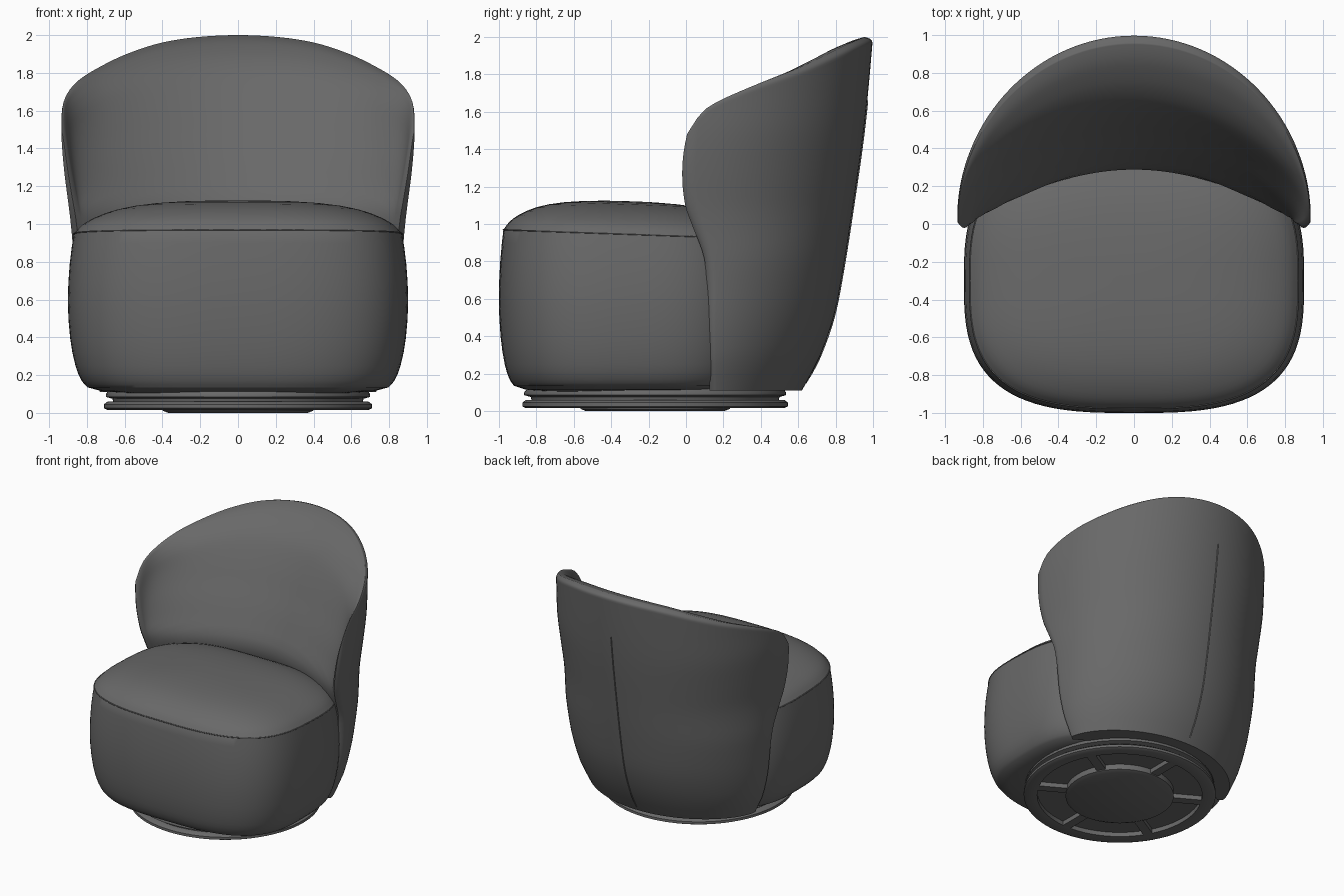
import bpy, bmesh, math

if "Cube" in bpy.data.objects:
    bpy.data.objects.remove(bpy.data.objects["Cube"])

fabric = bpy.data.materials.new("grey fabric")
fabric.diffuse_color = (0.14, 0.14, 0.14, 1)
fabric.use_nodes = True
fabric.node_tree.nodes["Principled BSDF"].inputs["Base Color"].default_value = fabric.diffuse_color


def curve(pts, t):
    """Smooth interpolation through (t, value) pairs."""
    if t <= pts[0][0]:
        return pts[0][1]
    if t >= pts[-1][0]:
        return pts[-1][1]
    n = len(pts)
    slope = lambda i: ((pts[min(i + 1, n - 1)][1] - pts[max(i - 1, 0)][1]) /
                       (pts[min(i + 1, n - 1)][0] - pts[max(i - 1, 0)][0]))
    i = next(k for k in range(n - 1) if t <= pts[k + 1][0])
    (a, p), (b, q) = pts[i], pts[i + 1]
    d = b - a
    u = (t - a) / d
    return ((2*u**3 - 3*u*u + 1) * p + (u**3 - 2*u*u + u) * d * slope(i)
            + (3*u*u - 2*u**3) * q + (u**3 - u*u) * d * slope(i + 1))


def finish(name, bm, angle=40, hidden=None):
    bmesh.ops.remove_doubles(bm, verts=bm.verts, dist=0.0008)
    bmesh.ops.recalc_face_normals(bm, faces=bm.faces)
    if hidden:   # drop faces buried inside neighbouring parts
        gone = [f for f in bm.faces if hidden(f.calc_center_median(), f.normal)]
        bmesh.ops.delete(bm, geom=gone, context='FACES')
    me = bpy.data.meshes.new(name)
    bm.to_mesh(me)
    bm.free()
    ob = bpy.data.objects.new(name, me)
    bpy.context.collection.objects.link(ob)
    me.materials.append(fabric)
    bpy.ops.object.select_all(action='DESELECT')
    ob.select_set(True)
    bpy.context.view_layer.objects.active = ob
    bpy.ops.object.shade_smooth_by_angle(angle=math.radians(angle))


def skin(bm, rows, closed_rows=False):
    """Join closed loops of points into a surface."""
    vs = [[bm.verts.new(p) for p in r] for r in rows]
    n = len(vs[0])
    for i in range(len(vs) if closed_rows else len(vs) - 1):
        a, b = vs[i], vs[(i + 1) % len(vs)]
        for j in range(n):
            k = (j + 1) % n
            bm.faces.new((a[j], a[k], b[k], b[j]))
    return vs


def tube(name, pts, r):
    cu = bpy.data.curves.new(name, 'CURVE')
    cu.dimensions = '3D'
    cu.bevel_depth = r
    cu.bevel_resolution = 1
    sp = cu.splines.new('POLY')
    sp.points.add(len(pts) - 1)
    for p, c in zip(sp.points, pts):
        p.co = (*c, 1)
    cu.materials.append(fabric)
    bpy.context.collection.objects.link(bpy.data.objects.new(name, cu))


# Seat: superellipse plan swept through a bulging side and a domed top
SIDE = [(0.135, 0.885), (0.17, 0.92), (0.25, 0.956), (0.38, 0.985),
        (0.55, 1.0), (0.7, 0.998), (0.85, 0.985), (0.97, 0.966)]
DOME = [(0, 1.147), (0.25, 1.143), (0.5, 1.129), (0.7, 1.1),
        (0.84, 1.056), (0.92, 1.014), (0.966, 0.97)]


def seat_loop(z, s, n=96):
    pts = []
    for i in range(n):
        a = 2 * math.pi * i / n
        c, d = math.cos(a), math.sin(a)
        x = 0.9 * s * math.copysign(abs(c) ** (2 / 3), c)
        y = -0.3 + 0.7 * s * math.copysign(abs(d) ** (2 / 3), d)
        drop = 0.035 * (y + 1) * max(0, (min(z, 0.97) - 0.13) / 0.84) ** 2   # seam falls to the back
        pts.append((x, y, z - drop))
    return pts


def seat_hidden(c, n):
    if c.z < 0.14 and n.z < -0.5:
        return False
    if n.z > 0.5:
        return c.y > 0.42 - 0.34 * (c.x / 0.87) ** 2
    return c.y > 0.24


bm = bmesh.new()
loops = [seat_loop(0.105, 0.66), seat_loop(0.115, 0.8)]
loops += [seat_loop(z, curve(SIDE, z)) for z in
          (0.135, 0.15, 0.17, 0.21, 0.25, 0.32, 0.4, 0.5, 0.6, 0.7, 0.8, 0.9, 0.97)]
loops += [seat_loop(curve(DOME, s), s) for s in
          (0.955, 0.94, 0.92, 0.89, 0.85, 0.79, 0.72, 0.62, 0.5, 0.36, 0.2, 0.08)]
vs = skin(bm, loops)
bm.faces.new(vs[-1])
finish("seat", bm, 32, seat_hidden)
seam = [p for p in seat_loop(0.97, 0.966) if p[1] < 0.1]
seam.sort(key=lambda p: math.atan2(p[0], -(p[1] + 0.3)))
tube("seat_piping", seam, 0.004)

# Backrest: wrap-around shell, thick at the seat and thin at the rim
BACK = [(0.12, 0.62), (0.2, 0.67), (0.3, 0.72), (0.5, 0.79), (0.75, 0.84),
        (1.1, 0.895), (1.5, 0.95), (2.0, 1.0)]
FRONT = [(0.12, 0.15), (0.4, 0.14), (0.8, 0.125), (1.0, 0.055), (1.1, 0.02),
         (1.3, 0.0), (1.5, 0.012), (1.65, 0.015)]
WIDTH = [(0.12, 0.73), (0.25, 0.79), (0.45, 0.835), (0.7, 0.86), (1.0, 0.885),
         (1.3, 0.922), (1.5, 0.936), (1.7, 0.935)]
RIM = [(0, 1.49), (0.03, 1.545), (0.08, 1.605), (0.15, 1.65), (0.27, 1.702), (0.4, 1.752),
       (0.5, 1.788), (0.62, 1.832), (0.79, 1.907), (0.91, 1.964), (1, 2.0)]
THICK = [(0, 0.06), (0.01, 0.11), (0.03, 0.18), (0.07, 0.27), (0.12, 0.36), (0.2, 0.46),
         (0.35, 0.58), (0.5, 0.68), (0.75, 0.84), (0.9, 0.96), (1, 1)]
ROUND = [(0, 0.06), (0.01, 0.02), (0.03, 0.0), (1, 0)]
PLAN = [(0.12, 1.25), (0.6, 1.1), (1.2, 0.97), (2.0, 0.96)]   # fullness of the outline


def shell_point(a, v, inner):
    c, s = max(0, math.cos(a)), math.sin(a)
    rim = curve(RIM, c)
    z = 0.11 + (rim - 0.11) * v
    t = min(1, (rim - z) / (rim - 1.0))
    f, b, w = curve(FRONT, z), curve(BACK, z), curve(WIDTH, z)
    ox, oy = w * s, f + (b - f) * c ** curve(PLAN, z)
    ix, iy = (w - 0.06) * s, f - 0.005 + 0.25 * c ** 2.3
    h = curve(THICK if inner else ROUND, t)
    return (ox + (ix - ox) * h, oy + (iy - oy) * h, z)


bm = bmesh.new()
N, M = 64, 40
angles = [-math.pi / 2 + math.pi * i / N for i in range(N + 1)]


def tip(p, q):   # rounded front edge between outer and inner skin
    push = min(0.022, 0.5 * math.dist(p, q))
    return ((p[0] + q[0]) / 2, (p[1] + q[1]) / 2 - push, p[2])


rows = []
for k in range(M + 1):
    v = 1 - (1 - k / M) ** 2
    out = [shell_point(a, v, False) for a in angles]
    inn = [shell_point(a, v, True) for a in reversed(angles)]
    rows.append(out + [tip(out[-1], inn[0])] + inn + [tip(inn[-1], out[0])])
vs = skin(bm, rows)
b = vs[0]
L = 2 * N + 3
for i in range(N):   # underside
    bm.faces.new((b[i], b[i + 1], b[L - 2 - i], b[L - 1 - i]))
bm.faces.new((b[N], b[N + 1], b[N + 2]))
bm.faces.new((b[L - 1], b[L], b[0]))
finish("backrest", bm, 60,
       lambda c, n: 0.12 < c.z < 0.9 and c.y < 0.42 and abs(c.x) < 0.6 and n.y < 0)

# Vertical seam down the middle of the back
tube("back_seam", [shell_point(0, 0.02 + 0.8 * i / 24, False) for i in range(25)], 0.006)

# Swivel base: stepped ring with a hub and spokes underneath
CY = -0.165


def lathe(name, prof, ring=False, n=72):
    bm = bmesh.new()
    rows = [[(r * math.cos(2 * math.pi * i / n), CY + r * math.sin(2 * math.pi * i / n), z)
             for i in range(n)] for r, z in prof]
    vs = skin(bm, rows, ring)
    if not ring:
        bm.faces.new(vs[0])
    finish(name, bm)


lathe("base_ring", [(0.61, 0.02), (0.69, 0.015), (0.71, 0.025), (0.71, 0.045),
                    (0.69, 0.06), (0.61, 0.06)], True)
lathe("base_plate", [(0.66, 0.055), (0.665, 0.075), (0.7, 0.085), (0.7, 0.1),
                     (0.68, 0.125)])
lathe("base_hub", [(0.37, 0.0), (0.4, 0.012), (0.4, 0.055)])

for i in range(6):
    a = math.pi / 3 * i + math.pi / 6
    bm = bmesh.new()
    bmesh.ops.create_cube(bm, size=1)
    for vert in bm.verts:
        x, y, z = 0.5 + vert.co.x * 0.24, vert.co.y * 0.07, 0.04 + vert.co.z * 0.04
        vert.co = (x * math.cos(a) - y * math.sin(a),
                   CY + x * math.sin(a) + y * math.cos(a), z)
    finish("base_spoke_%d" % (i + 1), bm)
